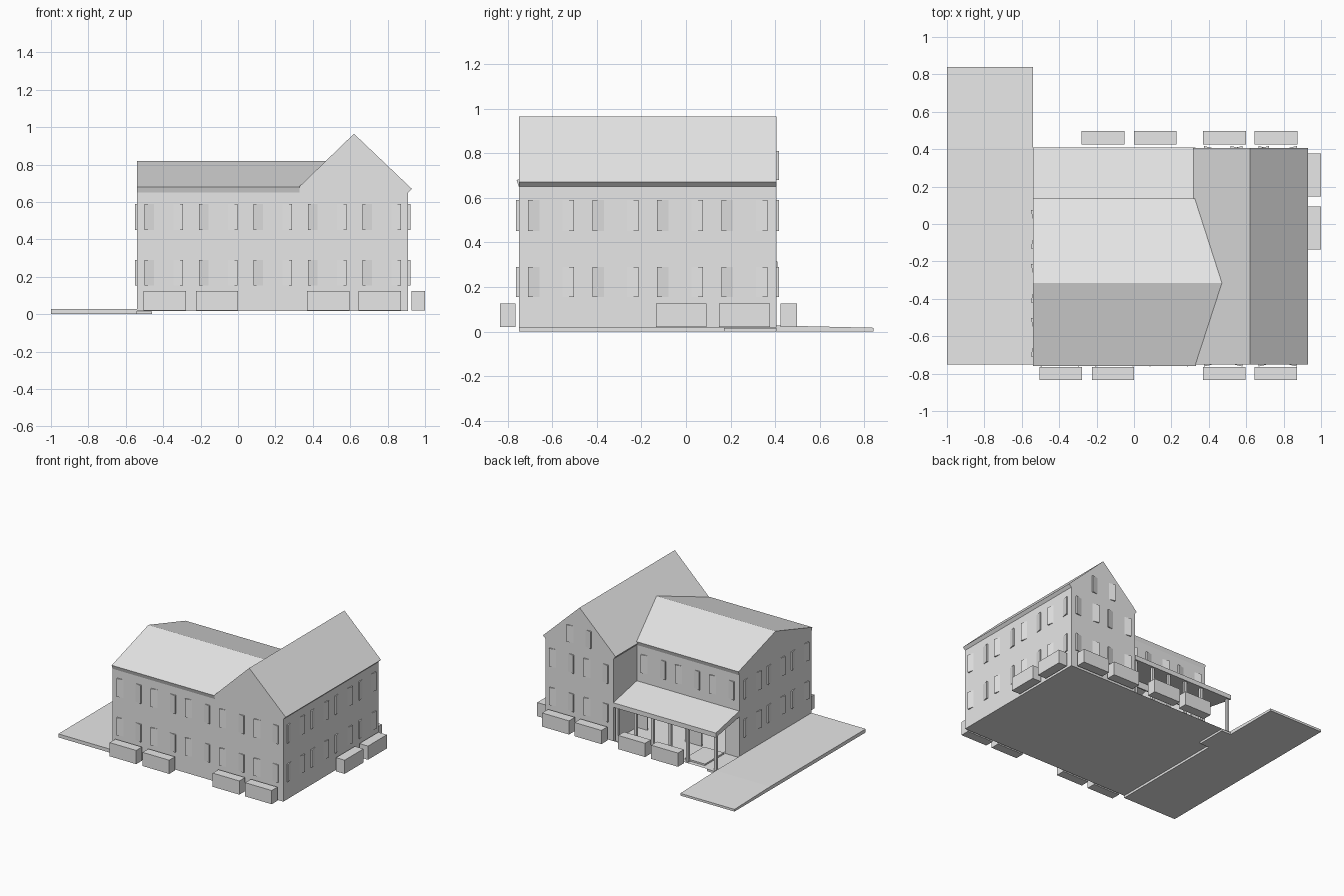
import bpy, bmesh, math
from mathutils import Matrix, Vector

cube = bpy.data.objects.get("Cube")
if cube:
    bpy.data.objects.remove(cube)

grey = bpy.data.materials.new("plain grey")
grey.use_nodes = True
grey.diffuse_color = (0.8, 0.8, 0.8, 1)
grey.node_tree.nodes["Principled BSDF"].inputs["Base Color"].default_value = (0.8, 0.8, 0.8, 1)


def finish(name, bm, fix_normals=True):
    if fix_normals:
        bmesh.ops.recalc_face_normals(bm, faces=bm.faces)
    mesh = bpy.data.meshes.new(name)
    bm.to_mesh(mesh)
    bm.free()
    mesh.materials.append(grey)
    obj = bpy.data.objects.new(name, mesh)
    bpy.context.collection.objects.link(obj)
    return obj


def add_box(bm, x, y, z):
    size = Matrix.Diagonal((x[1] - x[0], y[1] - y[0], z[1] - z[0], 1))
    centre = Vector((sum(x), sum(y), sum(z))) / 2
    bmesh.ops.create_cube(bm, size=1, matrix=Matrix.Translation(centre) @ size)


def box(name, x, y, z):
    bm = bmesh.new()
    add_box(bm, x, y, z)
    return finish(name, bm)


def loft(bm, start, end, skip=(), caps=(True, True)):
    """Join two matching outlines with side faces and optional end caps."""
    a = [bm.verts.new(p) for p in start]
    b = [bm.verts.new(p) for p in end]
    n = len(a)
    for i in range(n):
        if i not in skip:
            j = (i + 1) % n
            bm.faces.new((a[i], a[j], b[j], b[i]))
    for ring, wanted in ((a, caps[0]), (b, caps[1])):
        if wanted:
            bm.faces.new(ring)


BASE = 0.018
LEFT, INNER, RIGHT = -0.54, 0.33, 0.91
FRONT, PORCH, BACK = -0.75, 0.125, 0.405

# Tall gabled wing, roof included
profile = [(INNER, BASE), (RIGHT, BASE), (RIGHT, 0.65), (0.93, 0.67),
           (0.62, 0.965), (0.315, 0.67), (INNER, 0.65)]
bm = bmesh.new()
loft(bm, [(x, FRONT, z) for x, z in profile], [(x, BACK, z) for x, z in profile], skip=(0, 6))
finish("gable_wing", bm)
box("gable_wing_inner_wall", (INNER, INNER + 0.01), (PORCH, BACK), (BASE, 0.66))

# Long wing whose roof is mitred into the gable roof
profile = [(FRONT, BASE), (FRONT, 0.65), (-0.76, 0.68), (-0.315, 0.82),
           (0.135, 0.68), (PORCH, 0.65), (PORCH, 0.36), (PORCH, BASE)]
bm = bmesh.new()
loft(bm, [(LEFT, y, z) for y, z in profile],
     [(INNER + max(0, z - 0.68), y, z) for y, z in profile],
     skip=(6, 7), caps=(True, False))
finish("long_wing", bm)

# House floor, seen from underneath
bm = bmesh.new()
corners = ((LEFT, FRONT), (LEFT, BACK), (RIGHT, BACK), (RIGHT, FRONT))
bm.faces.new([bm.verts.new((x, y, BASE)) for x, y in corners])
finish("house_floor", bm, fix_normals=False)

# Wall piers and lintel with openings behind the porch
bm = bmesh.new()
wall = (PORCH - 0.01, PORCH)
for span in ((LEFT, -0.42), (-0.22, -0.08), (0.24, INNER)):
    add_box(bm, span, wall, (BASE, 0.28))
add_box(bm, (LEFT, INNER), wall, (0.28, 0.37))
finish("porch_wall", bm)

# Porch roof with fascia
profile = [(PORCH, 0.375), (0.41, 0.315), (0.41, 0.28), (PORCH, 0.33)]
bm = bmesh.new()
loft(bm, [(LEFT, y, z) for y, z in profile], [(INNER, y, z) for y, z in profile])
finish("porch_roof", bm)

# Porch posts
bm = bmesh.new()
for x in (-0.525, -0.285, -0.14, 0.01, 0.155, 0.31):
    add_box(bm, (x - 0.01, x + 0.01), (0.375, 0.395), (BASE, 0.3))
finish("porch_posts", bm)

# Driveway, falling slightly towards the back, with path tab and step
profile = [(FRONT, 0), (0.84, 0), (0.84, 0.017), (0.41, 0.027), (FRONT, 0.027)]
bm = bmesh.new()
loft(bm, [(-1, y, z) for y, z in profile], [(LEFT, y, z) for y, z in profile])
finish("driveway", bm)
box("path_tab", (LEFT, -0.46), (0.17, 0.405), (0, 0.016))
box("porch_step", (-0.42, -0.25), (0.14, 0.37), (BASE, 0.03))

# Window shutters: wedge pairs, thick at the outer edge
LOW, HIGH, ATTIC = (0.155, 0.29), (0.45, 0.59), (0.68, 0.81)


def shutters(name, origin, angle, places, rows):
    bm = bmesh.new()
    turn = Matrix.Translation(origin) @ Matrix.Rotation(angle, 4, "Z")
    for u in places:
        for z0, z1 in rows:
            for side in (-1, 1):
                wedge = [(u + side * 0.103, 0), (u + side * 0.103, -0.012), (u + side * 0.052, 0)]
                loft(bm, [turn @ Vector((a, b, z0)) for a, b in wedge],
                     [turn @ Vector((a, b, z1)) for a, b in wedge])
    return finish(name, bm)


columns = [-0.396 + 0.291 * i for i in range(5)]
rows_y = [-0.605 + 0.289 * i for i in range(4)]
both = (LOW, HIGH)
shutters("front_shutters", (0, FRONT, 0), 0, columns, both)
shutters("right_end_shutters", (RIGHT, 0, 0), math.pi / 2, rows_y, both)
shutters("left_end_shutters", (LEFT, 0, 0), -math.pi / 2, [-y for y in rows_y[:3]], both)
shutters("back_gable_shutters", (0, BACK, 0), math.pi, [-x for x in columns[3:]], both)
shutters("attic_shutters", (0, BACK, 0), math.pi, [-0.62], (ATTIC,))
shutters("back_upper_shutters", (0, PORCH, 0), math.pi, [-x for x in columns[:3]], (HIGH,))

# Clipped hedges
hedge_z = (0.02, 0.125)
for i, x in enumerate((-0.505, -0.225, 0.37, 0.645)):
    box(f"front_hedge_{i + 1}", (x, x + 0.226), (-0.835, -0.765), hedge_z)
for i, x in enumerate((-0.28, 0.0, 0.37, 0.645)):
    box(f"back_hedge_{i + 1}", (x, x + 0.228), (0.425, 0.497), hedge_z)
for i, y in enumerate((-0.135, 0.148)):
    box(f"side_hedge_{i + 1}", (0.927, 1.0), (y, y + 0.228), hedge_z)
